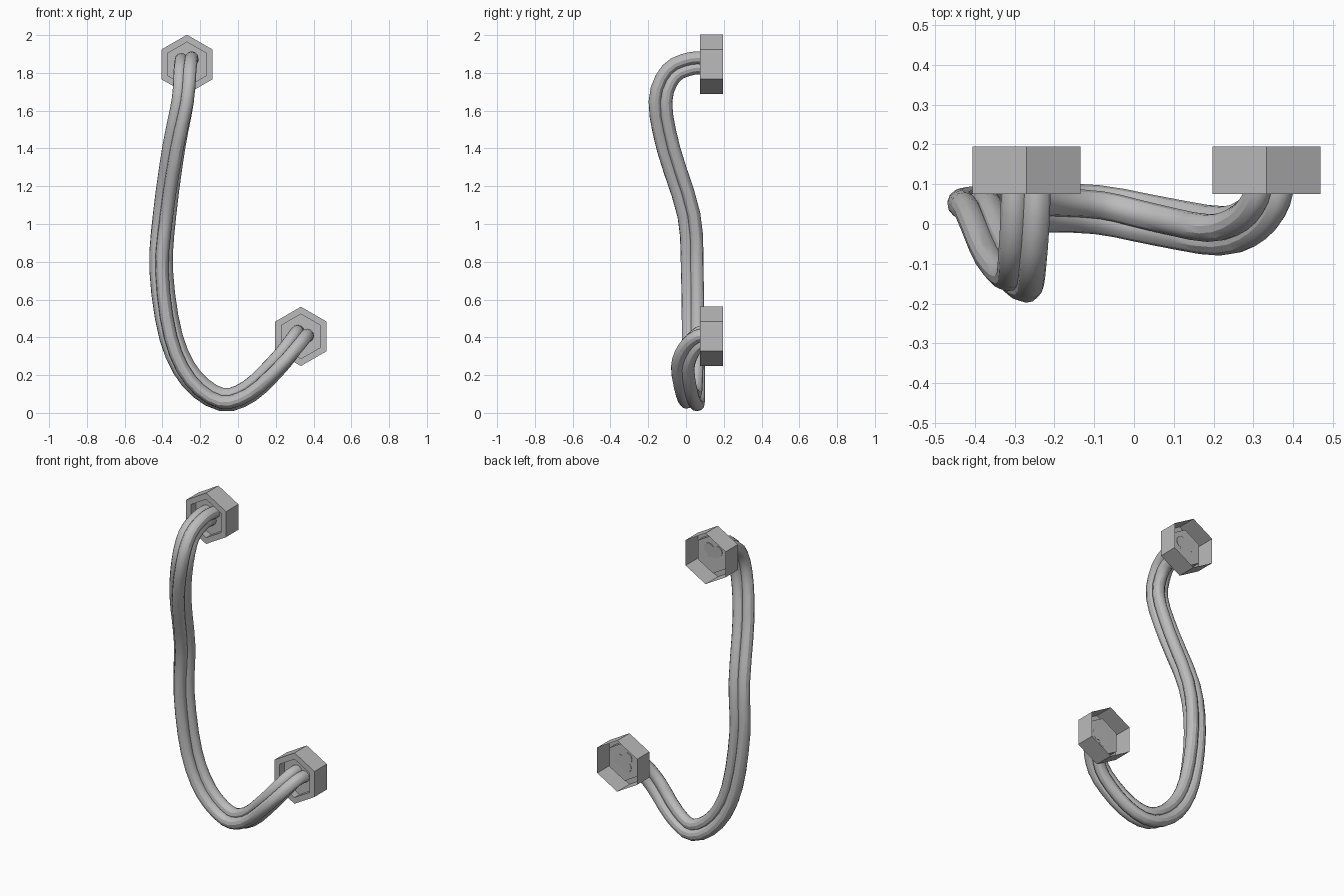
import bpy
import bmesh
from math import cos, sin, tau
from mathutils import Vector

if "Cube" in bpy.data.objects:
    bpy.data.objects.remove(bpy.data.objects["Cube"], do_unlink=True)

grey = bpy.data.materials.new("plain grey")
grey.use_nodes = True
colour = (0.5, 0.5, 0.5, 1)
grey.diffuse_color = colour
grey.node_tree.nodes["Principled BSDF"].inputs["Base Color"].default_value = colour


def finish(name, bm):
    mesh = bpy.data.meshes.new(name)
    bm.to_mesh(mesh)
    bm.free()
    mesh.materials.append(grey)
    obj = bpy.data.objects.new(name, mesh)
    bpy.context.collection.objects.link(obj)
    return obj


def loft(bm, rings):
    """Join matching closed rings of points with quads; return the vertex rings."""
    rows = [[bm.verts.new(p) for p in ring] for ring in rings]
    for a, b in zip(rows, rows[1:]):
        n = len(a)
        for i in range(n):
            j = (i + 1) % n
            bm.faces.new((a[i], a[j], b[j], b[i]))
    return rows


# Hexagonal sockets: open back, front rim, recessed floor
def socket(name, x, z):
    profile = [(0.157, 0.195), (0.157, 0.075), (0.118, 0.075), (0.118, 0.122)]
    bm = bmesh.new()
    rows = loft(bm, [[(x + r * sin(tau * i / 6), y, z + r * cos(tau * i / 6))
                      for i in range(6)] for r, y in profile])
    bm.faces.new(rows[-1])
    bm.normal_update()
    if rows[-1][0].link_faces[-1].normal.y > 0:
        bmesh.ops.reverse_faces(bm, faces=bm.faces)
    return finish(name, bm)


socket("upper_socket", -0.27, 1.845)
socket("lower_socket", 0.333, 0.405)

# Centre line of the cable, from the upper socket to the lower one
path = [Vector(p) for p in (
    (-0.27, 0.124, 1.855), (-0.27, 0.03, 1.855), (-0.275, -0.08, 1.8),
    (-0.285, -0.135, 1.65), (-0.335, -0.09, 1.4), (-0.385, 0.02, 1.05),
    (-0.405, 0.04, 0.75), (-0.355, 0.045, 0.4), (-0.25, 0.045, 0.18),
    (-0.09, 0.04, 0.067), (0.06, 0.01, 0.11), (0.21, -0.015, 0.25),
    (0.29, 0.015, 0.345), (0.33, 0.07, 0.4), (0.335, 0.124, 0.405))]


def smooth_path(points, steps):
    ext = [2 * points[0] - points[1], *points, 2 * points[-1] - points[-2]]
    out = []
    for a, b, c, d in zip(ext, ext[1:], ext[2:], ext[3:]):
        for k in range(steps):
            t = k / steps
            out.append(0.5 * (2 * b + (c - a) * t + (2 * a - 5 * b + 4 * c - d) * t * t
                              + (3 * b - a - 3 * c + d) * t ** 3))
    return out + [points[-1]]


centre = smooth_path(path, 3)

# Frames carried along the path without twisting
frames = []
side = Vector((1, 0, 0))
for i, p in enumerate(centre):
    tangent = (centre[min(i + 1, len(centre) - 1)] - centre[max(i - 1, 0)]).normalized()
    side = (side - tangent * side.dot(tangent)).normalized()
    frames.append((p, side.copy(), tangent.cross(side)))


# Three overlapping strands turning slowly round the centre line
def strand(name, phase, radius=0.035, offset=0.032, twist=0.3, sides=12):
    rings = []
    for i, (p, u, v) in enumerate(frames):
        a = phase + twist * tau * i / (len(frames) - 1)
        mid = p + offset * (u * cos(a) + v * sin(a))
        rings.append([mid + radius * (u * cos(tau * k / sides) + v * sin(tau * k / sides))
                      for k in range(sides)])
    bm = bmesh.new()
    rows = loft(bm, rings)
    bm.faces.new(rows[0])
    bm.faces.new(rows[-1])
    bmesh.ops.recalc_face_normals(bm, faces=bm.faces)
    obj = finish(name, bm)
    bpy.ops.object.select_all(action="DESELECT")
    obj.select_set(True)
    bpy.context.view_layer.objects.active = obj
    bpy.ops.object.shade_smooth_by_angle()


for n in range(3):
    strand(f"cable_strand_{n + 1}", 0.6 + tau * n / 3)
